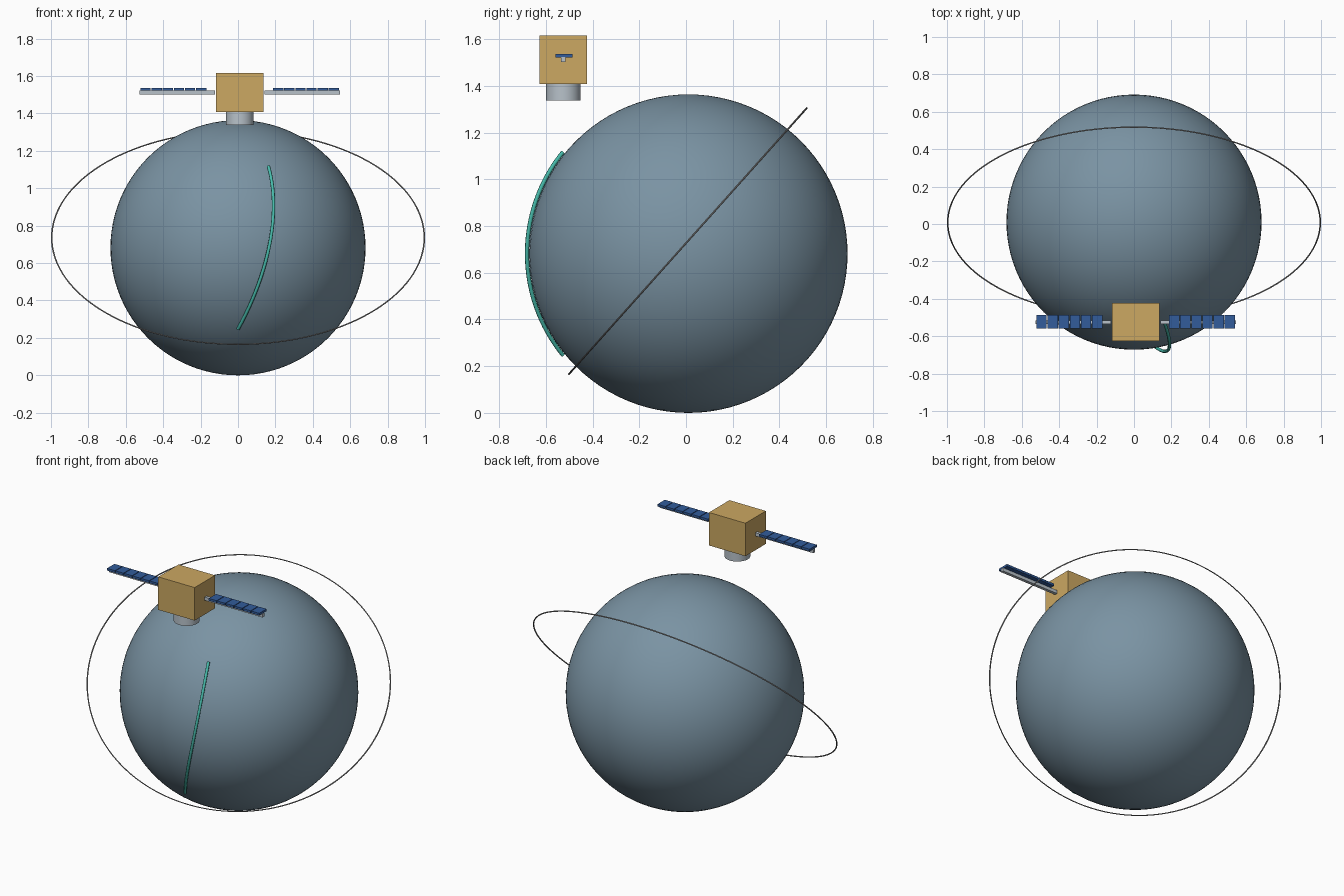
import bpy
import math
from mathutils import Vector

cube = bpy.data.objects.get("Cube")
if cube:
    bpy.data.objects.remove(cube, do_unlink=True)


def material(name, rgb):
    """Flat material from 0-255 display values."""
    lin = [((c / 255 + 0.055) / 1.055) ** 2.4 for c in rgb] + [1.0]
    m = bpy.data.materials.new(name)
    m.use_nodes = True
    m.diffuse_color = lin
    m.node_tree.nodes["Principled BSDF"].inputs["Base Color"].default_value = lin
    return m


SLATE = material("slate blue", (122, 147, 163))
GOLD = material("gold foil", (204, 168, 98))
SILVER = material("silver", (184, 194, 202))
BLUE = material("solar blue", (50, 92, 155))
TEAL = material("teal", (72, 188, 172))
GREY = material("orbit grey", (150, 150, 150))


def finish(name, mat, smooth=False):
    ob = bpy.context.object
    ob.name = name
    ob.data.materials.append(mat)
    if smooth:
        bpy.ops.object.shade_smooth_by_angle(angle=math.radians(40))
    return ob


def box(name, mat, centre, size):
    bpy.ops.mesh.primitive_cube_add(size=1, location=centre)
    bpy.context.object.scale = size
    bpy.ops.object.transform_apply(location=False, rotation=False, scale=True)
    return finish(name, mat)


# Planet
R = 0.682
CENTRE = Vector((0, 0.01, R))
bpy.ops.mesh.primitive_uv_sphere_add(segments=96, ring_count=48, radius=R, location=CENTRE)
finish("planet", SLATE, True)

# Tilted elliptical orbit ring
bpy.ops.mesh.primitive_torus_add(
    major_segments=128, minor_segments=8, major_radius=0.996, minor_radius=0.004,
    location=(0, 0.008, 0.736), rotation=(math.radians(48.2), 0, 0))
bpy.context.object.scale = (1, 0.768, 1)
finish("orbit_ring", GREY, True)

# Satellite body and sensor barrel
SX, SY = 0.009, -0.525
box("satellite_body", GOLD, (SX, SY, 1.513), (0.254, 0.203, 0.208))
bpy.ops.mesh.primitive_cylinder_add(vertices=48, radius=0.074, depth=0.074,
                                    location=(SX, SY, 1.374))
finish("sensor_barrel", SILVER, True)

# Solar wings: a boom with six cells on top, on both sides
for side, label in ((1, "left"), (-1, "right")):
    box(label + "_boom", SILVER, (SX + side * 0.334, SY, 1.513), (0.404, 0.019, 0.021))
    for i in range(6):
        x = SX + side * (0.206 + 0.0594 * i)
        box(f"{label}_solar_cell_{i + 1}", BLUE, (x, SY + 0.002, 1.53), (0.055, 0.073, 0.014))

# Ground track curving over the planet's front
curve = bpy.data.curves.new("ground_track", "CURVE")
curve.dimensions = "3D"
curve.bevel_depth = 0.009
curve.bevel_resolution = 2
curve.use_fill_caps = True
STEPS = 40
spline = curve.splines.new("POLY")
spline.points.add(STEPS)
for i, p in enumerate(spline.points):
    u = i / STEPS
    a = math.radians(-39 + 78 * u)
    sway = 0.19 * math.sin(math.radians(121) * u)
    pos = CENTRE + Vector((sway, -0.691 * math.cos(a), 0.691 * math.sin(a)))
    p.co = (*pos, 1)
spline.use_smooth = True
track = bpy.data.objects.new("ground_track", curve)
bpy.context.collection.objects.link(track)
curve.materials.append(TEAL)
